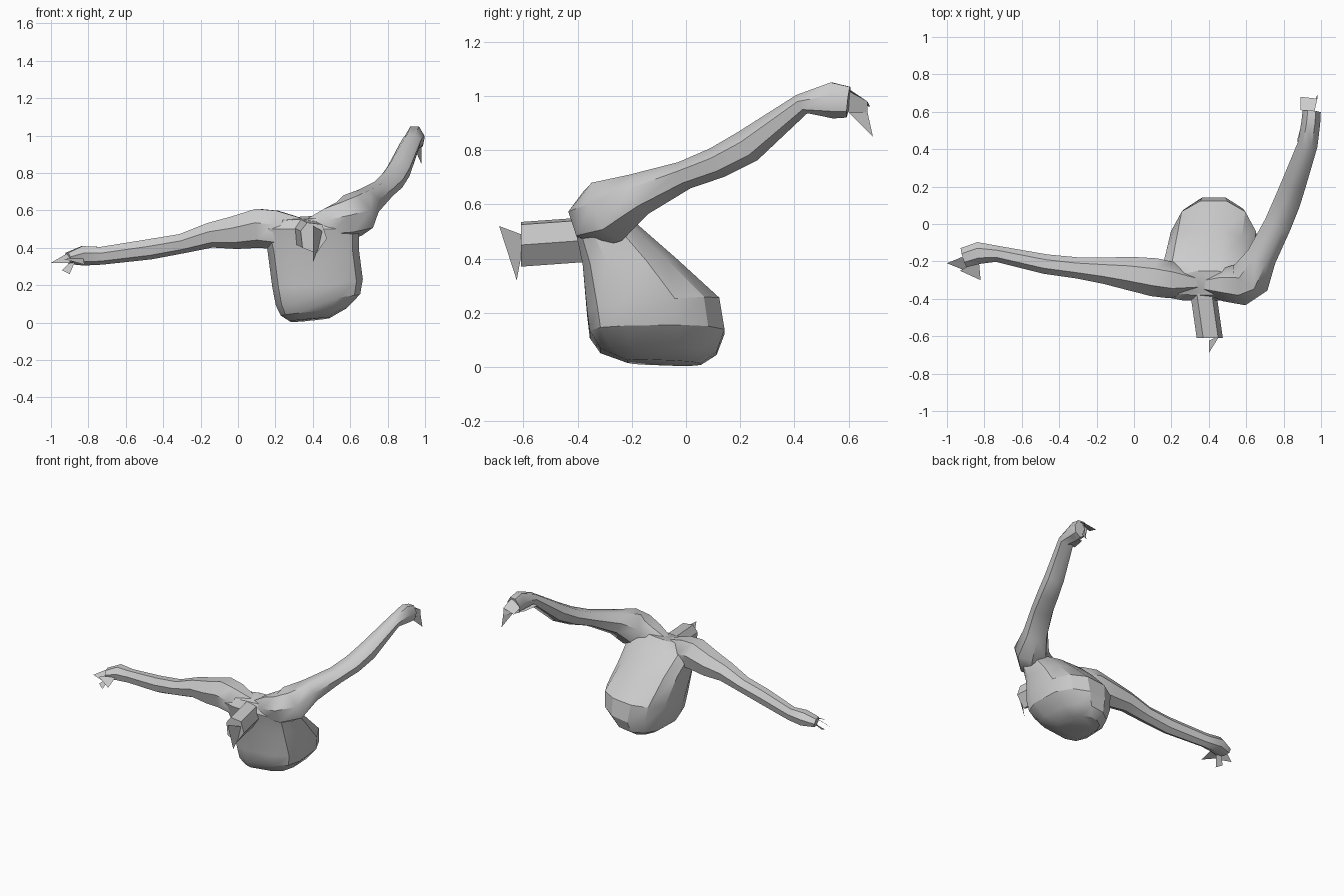
import bpy, bmesh, math
from mathutils import Vector

if "Cube" in bpy.data.objects:
    bpy.data.objects.remove(bpy.data.objects["Cube"], do_unlink=True)

grey = bpy.data.materials.new("plain grey")
grey.use_nodes = True
grey.diffuse_color = (0.6, 0.6, 0.6, 1)
grey.node_tree.nodes["Principled BSDF"].inputs["Base Color"].default_value = (0.6, 0.6, 0.6, 1)


def finish(name, bm, angle=35):
    mesh = bpy.data.meshes.new(name)
    bmesh.ops.recalc_face_normals(bm, faces=bm.faces)
    bm.to_mesh(mesh)
    bm.free()
    obj = bpy.data.objects.new(name, mesh)
    bpy.context.collection.objects.link(obj)
    mesh.materials.append(grey)
    bpy.ops.object.select_all(action='DESELECT')
    obj.select_set(True)
    bpy.context.view_layer.objects.active = obj
    bpy.ops.object.shade_smooth_by_angle(angle=math.radians(angle))
    return obj


def loft(name, rings, angle=35):
    """Skin a list of equal-length point rings and cap both ends."""
    bm = bmesh.new()
    loops = [[bm.verts.new(p) for p in ring] for ring in rings]
    n = len(loops[0])
    for a, b in zip(loops, loops[1:]):
        for i in range(n):
            j = (i + 1) % n
            bm.faces.new((a[i], a[j], b[j], b[i]))
    bm.faces.new(loops[0])
    bm.faces.new(loops[-1])
    return finish(name, bm, angle)


def limb(name, stations, angle, sides=7):
    """Tube through (centre, half width, half height) stations, square to its path."""
    pts = [Vector(s[0]) for s in stations]
    rings = []
    for i, (c, w, h) in enumerate(stations):
        t = (pts[min(i + 1, len(pts) - 1)] - pts[max(i - 1, 0)]).normalized()
        side = t.cross(Vector((0, 0, 1))).normalized()
        up = side.cross(t)
        turns = [math.tau * (k + 0.25) / sides for k in range(sides)]
        rings.append([pts[i] + side * w * math.cos(a) + up * h * math.sin(a) for a in turns])
    return loft(name, rings, angle)


def plate(name, points):
    """Thin flap of skin, as a single flat face."""
    bm = bmesh.new()
    bm.faces.new([bm.verts.new(p) for p in points])
    return finish(name, bm)


# Torso: rings tilt between a front (y, z) and a back (y, z), squarer at the front
# and narrower behind; lean lifts the left side of the lower rings
def torso_ring(x0, x1, front, back, rear_power, lean):
    ring = []
    f, b = Vector(front), Vector(back)
    for k in range(12):
        a = math.tau * (k + 0.5) / 12
        c, s = math.cos(a), math.sin(a)
        power = 0.55 if s < 0 else rear_power
        u = math.copysign(abs(c) ** power, c)
        v = math.copysign(abs(s) ** power, s)
        yz = f.lerp(b, 0.5 + v / 2)
        half = (x1 - x0) / 2 * (1 - 0.06 * (1 + v))
        ring.append(((x0 + x1) / 2 + u * half, yz.x, yz.y + lean * u))
    return ring


loft("torso", [torso_ring(*r) for r in (
    (0.27, 0.50, (-0.22, 0.02), (0.06, 0.01), 0.9, 0.01),
    (0.22, 0.59, (-0.32, 0.06), (0.12, 0.05), 0.9, 0.02),
    (0.19, 0.665, (-0.36, 0.12), (0.15, 0.13), 0.9, 0.03),
    (0.17, 0.68, (-0.37, 0.20), (0.13, 0.25), 0.85, 0.02),
    (0.145, 0.66, (-0.385, 0.38), (-0.03, 0.40), 0.8, 0),
    (0.115, 0.66, (-0.41, 0.50), (-0.18, 0.53), 0.8, 0),
    (0.20, 0.58, (-0.38, 0.555), (-0.25, 0.57), 0.8, 0.01),
)], 30)

# Neck stump with a torn flap at its end
hexagon = ((0.37, 0.535), (0.45, 0.525), (0.475, 0.45), (0.42, 0.37), (0.345, 0.40), (0.335, 0.49))
loft("neck", [[(x - 0.04, -0.33, z + 0.02) for x, z in hexagon],
              [(x, -0.61, z) for x, z in hexagon]], 20)
plate("neck_flap", [(0.40, -0.69, 0.52), (0.45, -0.61, 0.49),
                    (0.43, -0.61, 0.40), (0.40, -0.625, 0.32)])

# Right arm, stretched out to the side
limb("right_arm", [
    ((0.34, -0.315, 0.485), 0.05, 0.08),
    ((0.20, -0.30, 0.50), 0.10, 0.11),
    ((0.11, -0.285, 0.51), 0.105, 0.11),
    ((-0.02, -0.265, 0.485), 0.092, 0.092),
    ((-0.15, -0.25, 0.47), 0.073, 0.07),
    ((-0.30, -0.235, 0.425), 0.058, 0.055),
    ((-0.47, -0.215, 0.395), 0.054, 0.057),
    ((-0.73, -0.16, 0.36), 0.044, 0.05),
    ((-0.83, -0.155, 0.36), 0.06, 0.055),
    ((-0.91, -0.18, 0.345), 0.055, 0.032),
], 42)
plate("right_fingers", [(-0.88, -0.16, 0.39), (-1.00, -0.21, 0.32), (-0.90, -0.25, 0.32)])
plate("right_finger_curl", [(-0.88, -0.17, 0.34), (-0.94, -0.23, 0.28),
                            (-0.90, -0.25, 0.26), (-0.87, -0.21, 0.33)])
plate("right_thumb", [(-0.83, -0.19, 0.35), (-0.93, -0.25, 0.34), (-0.82, -0.30, 0.31)])

# Left arm, reaching back and up
limb("left_arm", [
    ((0.38, -0.325, 0.50), 0.05, 0.06),
    ((0.48, -0.325, 0.53), 0.09, 0.09),
    ((0.57, -0.325, 0.55), 0.115, 0.11),
    ((0.63, -0.28, 0.578), 0.115, 0.125),
    ((0.685, -0.17, 0.64), 0.083, 0.083),
    ((0.77, 0.00, 0.71), 0.075, 0.054),
    ((0.82, 0.12, 0.757), 0.073, 0.06),
    ((0.86, 0.23, 0.817), 0.067, 0.065),
    ((0.93, 0.43, 0.972), 0.055, 0.04),
    ((0.945, 0.54, 0.987), 0.052, 0.07),
    ((0.95, 0.60, 0.98), 0.05, 0.06),
], 48)
plate("left_fingers", [(0.92, 0.58, 1.03), (0.98, 0.67, 0.98),
                       (0.98, 0.67, 0.93), (0.90, 0.60, 0.94)])
plate("left_knuckles", [(0.96, 0.58, 1.04), (0.98, 0.67, 0.98),
                        (0.89, 0.68, 0.96), (0.89, 0.61, 0.98)])
plate("left_fingertip", [(0.94, 0.60, 0.94), (0.98, 0.67, 0.94), (0.98, 0.69, 0.85)])
plate("left_thumb", [(0.87, 0.44, 0.94), (0.91, 0.44, 0.95),
                     (0.94, 0.56, 0.92), (0.90, 0.55, 0.93)])
